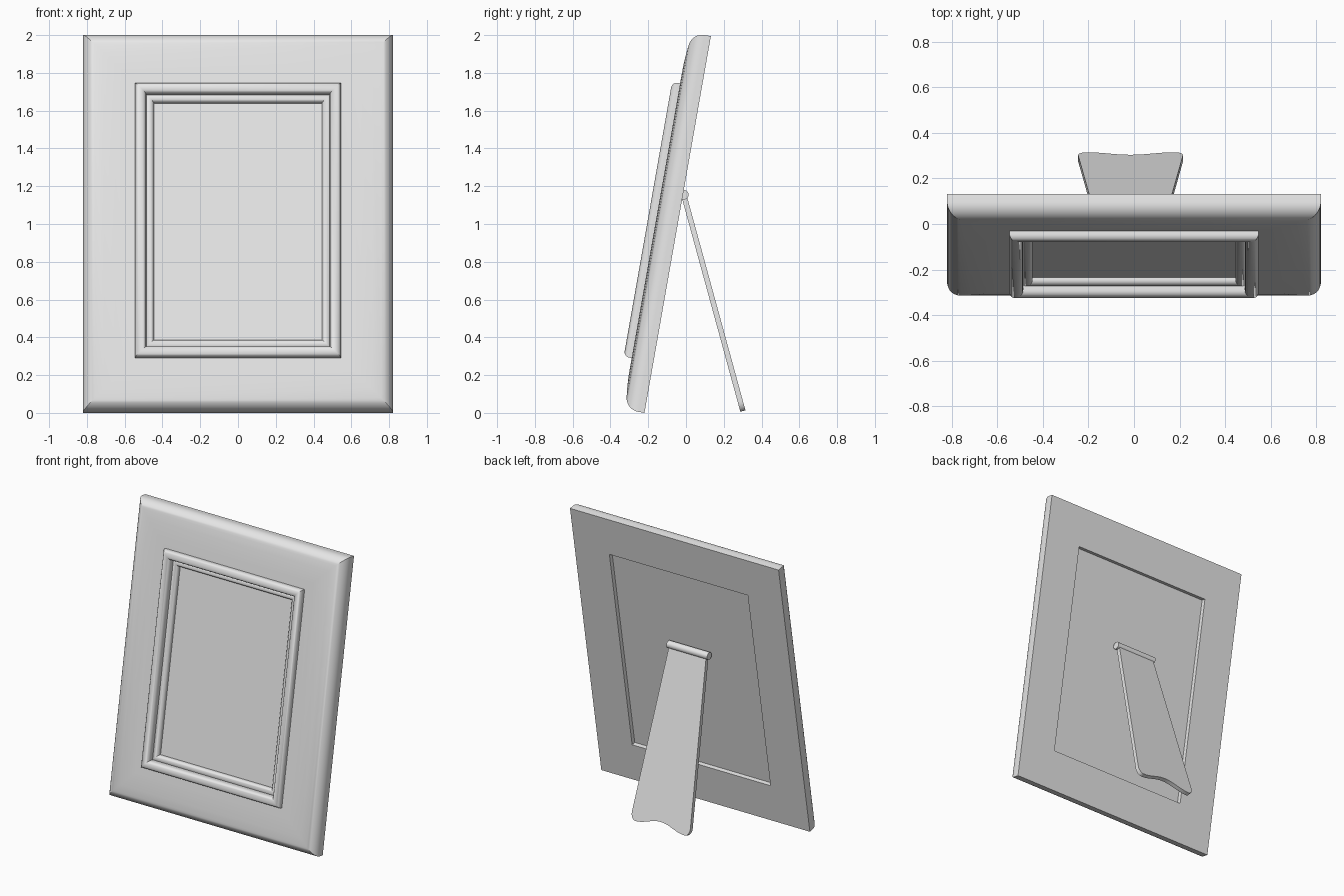
import bpy, bmesh, math

if "Cube" in bpy.data.objects:
    bpy.data.objects.remove(bpy.data.objects["Cube"])

W, H = 0.82, 2.025            # half width and height of the frame
LEAN = math.radians(-10)
LEAN_AT = (0, -0.22, 0)

grey = bpy.data.materials.new("light grey")
grey.diffuse_color = (0.8, 0.8, 0.8, 1)
grey.use_nodes = True
grey.node_tree.nodes["Principled BSDF"].inputs["Base Color"].default_value = grey.diffuse_color


def finish(bm, name, loc, rot):
    bmesh.ops.recalc_face_normals(bm, faces=bm.faces)
    me = bpy.data.meshes.new(name)
    bm.to_mesh(me)
    bm.free()
    ob = bpy.data.objects.new(name, me)
    bpy.context.collection.objects.link(ob)
    me.materials.append(grey)
    ob.location = loc
    ob.rotation_euler = (rot, 0, 0)
    bpy.ops.object.select_all(action='DESELECT')
    ob.select_set(True)
    bpy.context.view_layer.objects.active = ob
    bpy.ops.object.shade_smooth_by_angle(angle=math.radians(32))
    return ob


def arc(cx, cy, rx, ry, a0, a1, n):
    """Elliptical arc points, angles in degrees."""
    return [(cx + rx * math.cos(math.radians(a0 + (a1 - a0) * i / n)),
             cy + ry * math.sin(math.radians(a0 + (a1 - a0) * i / n)))
            for i in range(n + 1)]


def mitred(name, profile):
    """Sweep a closed (inset, depth) profile round the frame rectangle."""
    bm = bmesh.new()
    rings = []
    for sx, top in ((-1, 0), (1, 0), (1, 1), (-1, 1)):
        rings.append([bm.verts.new((sx * (W - i), -d, H - i if top else i))
                      for i, d in profile])
    n = len(profile)
    for k in range(4):
        a, b = rings[k], rings[(k + 1) % 4]
        for j in range(n):
            bm.faces.new((a[j], b[j], b[(j + 1) % n], a[(j + 1) % n]))
    return finish(bm, name, LEAN_AT, LEAN)


# Wide outer frame with a rounded outer shoulder
mitred("outer_frame",
       [(0, 0), (0, 0.035)]
       + arc(0.075, 0.035, 0.075, 0.073, 180, 100, 8)[1:]
       + [(0.11, 0.1125), (0.17, 0.1165), (0.22, 0.117), (0.276, 0.117), (0.276, 0)])

# Raised bead, and the smaller lip inside it
mitred("bead_moulding",
       [(0.274, 0.07), (0.274, 0.13)]
       + arc(0.304, 0.13, 0.03, 0.03, 180, 0, 12)[1:]
       + [(0.336, 0.105), (0.336, 0.07)])
mitred("inner_lip",
       [(0.334, 0.07), (0.334, 0.107), (0.342, 0.113)]
       + arc(0.352, 0.09, 0.023, 0.024, 90, 0, 8)
       + [(0.375, 0.07)])

# Picture and backing board, recessed at the rear
bm = bmesh.new()
bmesh.ops.create_cube(bm, size=1)
for v in bm.verts:
    v.co = (v.co.x * 2 * (W - 0.275), -0.055 - v.co.y * 0.05,
            H / 2 + v.co.z * (H - 0.55))
finish(bm, "picture_board", LEAN_AT, LEAN)

# Hinge pin at the top of the stand
HINGE = (-0.015, -0.012, 1.155)
bm = bmesh.new()
bmesh.ops.create_cone(bm, cap_ends=True, segments=24, radius1=0.026,
                      radius2=0.026, depth=0.32)
for v in bm.verts:
    v.co = (v.co.z, v.co.y, v.co.x)
finish(bm, "hinge_pin", HINGE, 0)

# Flared stand leg with rounded feet and a scooped lower edge
T, TOP, LOW, DIP = 1.187, 0.145, 0.23, 0.042
right = arc(LOW - 0.035, -T + 0.05, 0.035, 0.05, 0, -90, 6)
scoop = []
for i in range(1, 20):
    x = (LOW - 0.035) * (1 - i / 10)
    scoop.append((x, -T + DIP * math.cos(math.pi * x / 2 / (LOW - 0.035)) ** 2))
left = [(-x, z) for x, z in reversed(right)]
outline = [(TOP, 0)] + right + scoop + left + [(-TOP, 0)]
bm = bmesh.new()
face = bm.faces.new([bm.verts.new((x, -0.014, z)) for x, z in outline])
res = bmesh.ops.extrude_face_region(bm, geom=[face])
bmesh.ops.translate(bm, vec=(0, 0.028, 0),
                    verts=[g for g in res["geom"] if isinstance(g, bmesh.types.BMVert)])
finish(bm, "stand_leg", HINGE, math.radians(15.3))
